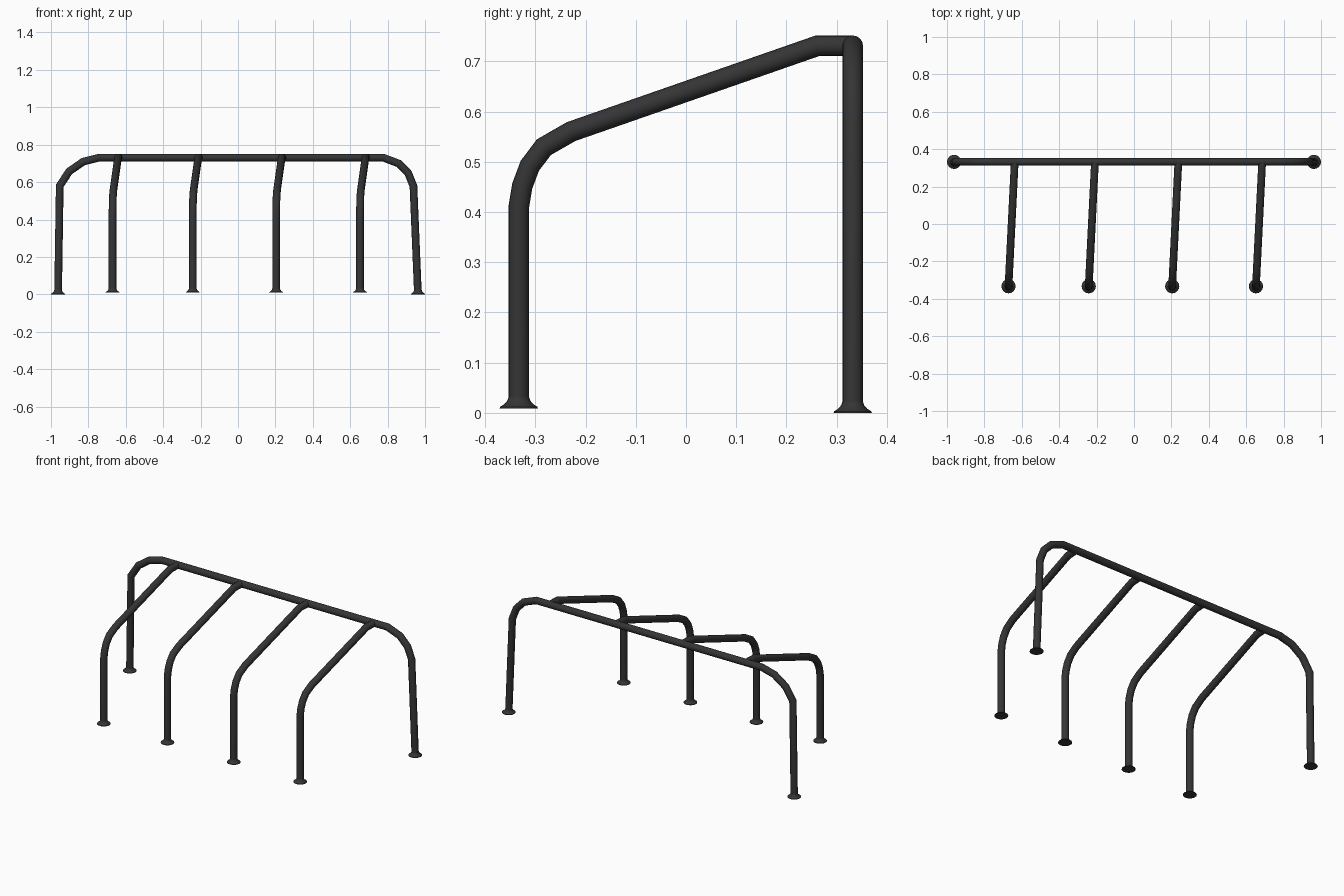
import bpy, bmesh, math
from mathutils import Vector

if "Cube" in bpy.data.objects:
    bpy.data.objects.remove(bpy.data.objects["Cube"])

R, SIDES = 0.0205, 16


def make_object(name, rings):
    """Skin a list of point rings and cap both ends."""
    bm = bmesh.new()
    loops = [[bm.verts.new(p) for p in ring] for ring in rings]
    n = len(loops[0])
    for a, b in zip(loops, loops[1:]):
        for i in range(n):
            j = (i + 1) % n
            bm.faces.new((a[i], a[j], b[j], b[i]))
    bm.faces.new(loops[0])
    bm.faces.new(loops[-1])
    bmesh.ops.recalc_face_normals(bm, faces=bm.faces)
    mesh = bpy.data.meshes.new(name)
    bm.to_mesh(mesh)
    bm.free()
    ob = bpy.data.objects.new(name, mesh)
    bpy.context.collection.objects.link(ob)
    mat = bpy.data.materials.get("dark_steel") or bpy.data.materials.new("dark_steel")
    mat.diffuse_color = (0.035, 0.035, 0.035, 1)
    mat.use_nodes = True
    mat.node_tree.nodes["Principled BSDF"].inputs["Base Color"].default_value = mat.diffuse_color
    mesh.materials.append(mat)
    bpy.ops.object.select_all(action='DESELECT')
    ob.select_set(True)
    bpy.context.view_layer.objects.active = ob
    bpy.ops.object.shade_smooth_by_angle(angle=math.radians(35))


def tube(name, path, normal):
    """Round tube along a planar path, with mitred bends."""
    pts = [Vector(p) for p in path]
    normal = Vector(normal).normalized()
    rings = []
    for i, p in enumerate(pts):
        d1 = (p - pts[max(i - 1, 0)]).normalized() if i else (pts[1] - p).normalized()
        d2 = (pts[i + 1] - p).normalized() if i < len(pts) - 1 else d1
        t = (d1 + d2).normalized()
        side = normal.cross(t) / max(t.dot(d1), 0.3)
        rings.append([p + R * (math.cos(a) * normal + math.sin(a) * side)
                      for a in (2 * math.pi * k / SIDES for k in range(SIDES))])
    make_object(name, rings)


def foot(name, x, y, z):
    """Flared floor flange."""
    profile = [(0.038, 0), (0.037, 0.003), (0.029, 0.008), (0.023, 0.015), (R, 0.022)]
    make_object(name, [[(x + r * math.cos(a), y + r * math.sin(a), z + h)
                        for a in (2 * math.pi * k / SIDES for k in range(SIDES))]
                       for r, h in profile])


# Rear hoop with bent corners
HOOP_Y = 0.332
hoop = [(-0.962, 0.002), (-0.953, 0.58), (-0.903, 0.657), (-0.828, 0.709), (-0.742, 0.731),
        (0.776, 0.731), (0.860, 0.699), (0.910, 0.648), (0.938, 0.578), (0.962, 0.002)]
tube("rear_hoop", [(x, HOOP_Y, z) for x, z in hoop], (0, 1, 0))
for label, x in (("left", -0.962), ("right", 0.962)):
    foot("hoop_foot_" + label, x, HOOP_Y, 0)

# Four bent front legs that run back to the hoop, slightly skewed
LEG_Y, SKEW = -0.333, 0.05
leg = [(-0.333, 0.012), (-0.333, 0.41), (-0.326, 0.452), (-0.311, 0.492), (-0.283, 0.529),
       (-0.229, 0.560), (0.262, 0.731), (0.332, 0.731)]
for i, x in enumerate((-0.671, -0.242, 0.204, 0.652), 1):
    tube(f"front_leg_{i}", [(x + SKEW * (y - LEG_Y), y, z) for y, z in leg], (1, -SKEW, 0))
    foot(f"front_foot_{i}", x, LEG_Y, 0.009)
